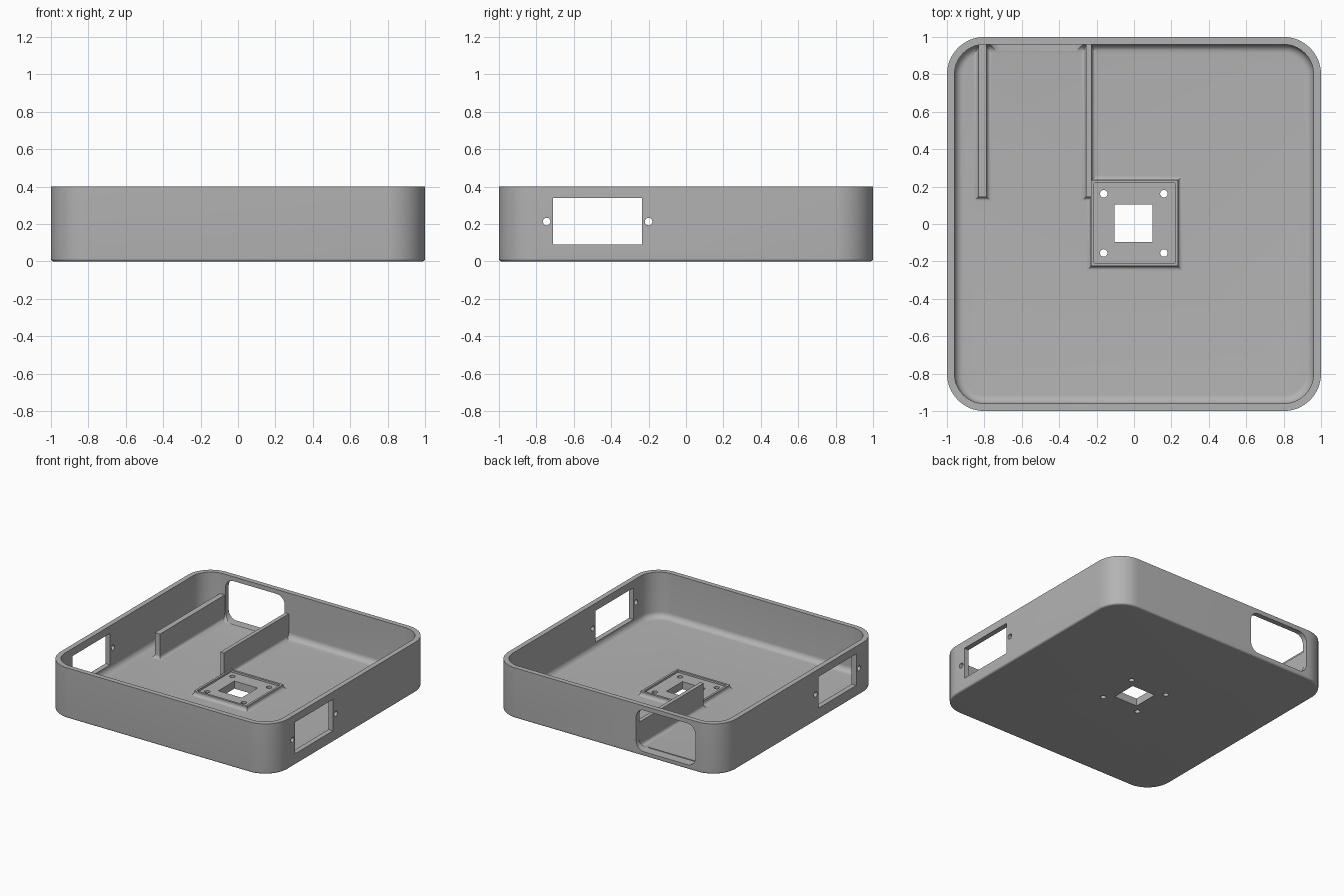
import bpy, bmesh, math

if "Cube" in bpy.data.objects:
    bpy.data.objects.remove(bpy.data.objects["Cube"], do_unlink=True)

WALL, FLOOR, HEIGHT = 0.04, 0.04, 0.4

grey = bpy.data.materials.new("plain grey")
grey.use_nodes = True
grey.diffuse_color = (0.45, 0.45, 0.45, 1)
grey.node_tree.nodes["Principled BSDF"].inputs["Base Color"].default_value = (0.45, 0.45, 0.45, 1)


def rounded_rect(x0, x1, y0, y1, r, steps):
    """Counter-clockwise outline; r = 0 gives a plain rectangle."""
    if r <= 0:
        return [(x1, y1), (x0, y1), (x0, y0), (x1, y0)]
    centres = [(x1 - r, y1 - r), (x0 + r, y1 - r), (x0 + r, y0 + r), (x1 - r, y0 + r)]
    pts = []
    for q, (cx, cy) in enumerate(centres):
        for i in range(steps + 1):
            a = math.pi / 2 * (q + i / steps)
            pts.append((cx + r * math.cos(a), cy + r * math.sin(a)))
    return pts


def loft(name, rings):
    """Closed solid through rings of equal point count, capped at both ends."""
    bm = bmesh.new()
    loops = [[bm.verts.new(p) for p in ring] for ring in rings]
    n = len(loops[0])
    for a, b in zip(loops, loops[1:]):
        for i in range(n):
            j = (i + 1) % n
            bm.faces.new((a[i], a[j], b[j], b[i]))
    bm.faces.new(loops[0][::-1])
    bm.faces.new(loops[-1])
    bmesh.ops.recalc_face_normals(bm, faces=bm.faces)
    mesh = bpy.data.meshes.new(name)
    bm.to_mesh(mesh)
    bm.free()
    mesh.materials.append(grey)
    obj = bpy.data.objects.new(name, mesh)
    bpy.context.collection.objects.link(obj)
    return obj


def quarter(r, steps=8):
    """Samples (1 - cos, 1 - sin) of a quarter circle scaled by r."""
    angles = [math.pi / 2 * i / steps for i in range(steps + 1)]
    return [(r * (1 - math.cos(a)), r * (1 - math.sin(a))) for a in angles]


def block(name, x0, x1, y0, y1, top, fillet=0.025, rim=0, recess=0):
    """Box on the floor with a concave foot fillet and optional recessed top."""
    profile = [(fillet, FLOOR / 2)]
    profile += [(b, FLOOR + a) for a, b in quarter(fillet)]
    profile.append((0, top))
    if rim:
        profile += [(-rim, top), (-rim, top - recess)]
    return loft(name, [[(x, y, z) for x, y in
                        rounded_rect(x0 - d, x1 + d, y0 - d, y1 + d, 0, 1)]
                       for d, z in profile])


def prism(axis, a0, a1, b0, b1, depth0, depth1, r=0):
    """Straight cutter with a rounded-rectangle section along an axis."""
    place = {"x": lambda a, b, d: (d, a, b),
             "y": lambda a, b, d: (a, d, b),
             "z": lambda a, b, d: (a, b, d)}[axis]
    outline = rounded_rect(a0, a1, b0, b1, r, 10)
    return loft("cutter", [[place(a, b, d) for a, b in outline] for d in (depth0, depth1)])


def pin(axis, a, b, depth0, depth1, r=0.02):
    # slightly wider than the corner radius so outline points never coincide
    e = r * 1.001
    return prism(axis, a - e, a + e, b - e, b + e, depth0, depth1, r)


def cut(targets, cutters):
    for obj in targets:
        bpy.context.view_layer.objects.active = obj
        for c in cutters:
            mod = obj.modifiers.new("cut", "BOOLEAN")
            mod.operation, mod.solver, mod.object = "DIFFERENCE", "EXACT", c
            bpy.ops.object.modifier_apply(modifier=mod.name)
    for c in cutters:
        bpy.data.objects.remove(c, do_unlink=True)


# Open tray: outside bottom edge, outer wall, rim, inner wall, inner fillet
foot, cove = 0.015, 0.045
profile = [(b, a) for a, b in quarter(foot)]
profile += [(0, HEIGHT), (WALL, HEIGHT)]
profile += [(WALL + a, FLOOR + b) for a, b in quarter(cove)]
tray = loft("tray", [[(x, y, z) for x, y in
                      rounded_rect(-1 + d, 1 - d, -1 + d, 1 - d, 0.2 - d, 16)]
                     for d, z in profile])

# Two guide ribs running from the back wall
outer_rib = block("outer_rib", -0.832, -0.788, 0.145, 0.965, 0.235)
inner_rib = block("inner_rib", -0.257, -0.226, 0.145, 0.965, 0.235)

# Square mounting plate with a thin raised rim
mount = block("mounting_plate", -0.23, 0.235, -0.225, 0.235, 0.075, rim=0.017, recess=0.015)

# Matching windows and screw holes through both side walls
cut([tray], [prism("x", -0.71, -0.235, 0.09, 0.34, -1.2, 1.2)]
    + [pin("x", y, 0.213, -1.2, 1.2) for y in (-0.745, -0.2)])

# Rounded opening in the back wall, between the ribs
cut([tray, outer_rib, inner_rib],
    [prism("y", -0.782, -0.262, 0.036, 0.365, 0.925, 1.2, 0.07)])

# Centre opening and four screw holes through plate and floor
cut([tray, mount], [prism("z", -0.105, 0.1, -0.097, 0.105, -0.2, 0.3)]
    + [pin("z", x, y, -0.2, 0.3) for x in (-0.162, 0.16) for y in (-0.155, 0.162)])

# Smooth shading with sharp edges kept
bpy.ops.object.select_all(action="DESELECT")
for obj in (tray, outer_rib, inner_rib, mount):
    obj.select_set(True)
bpy.context.view_layer.objects.active = tray
bpy.ops.object.shade_smooth_by_angle(angle=math.radians(30))
